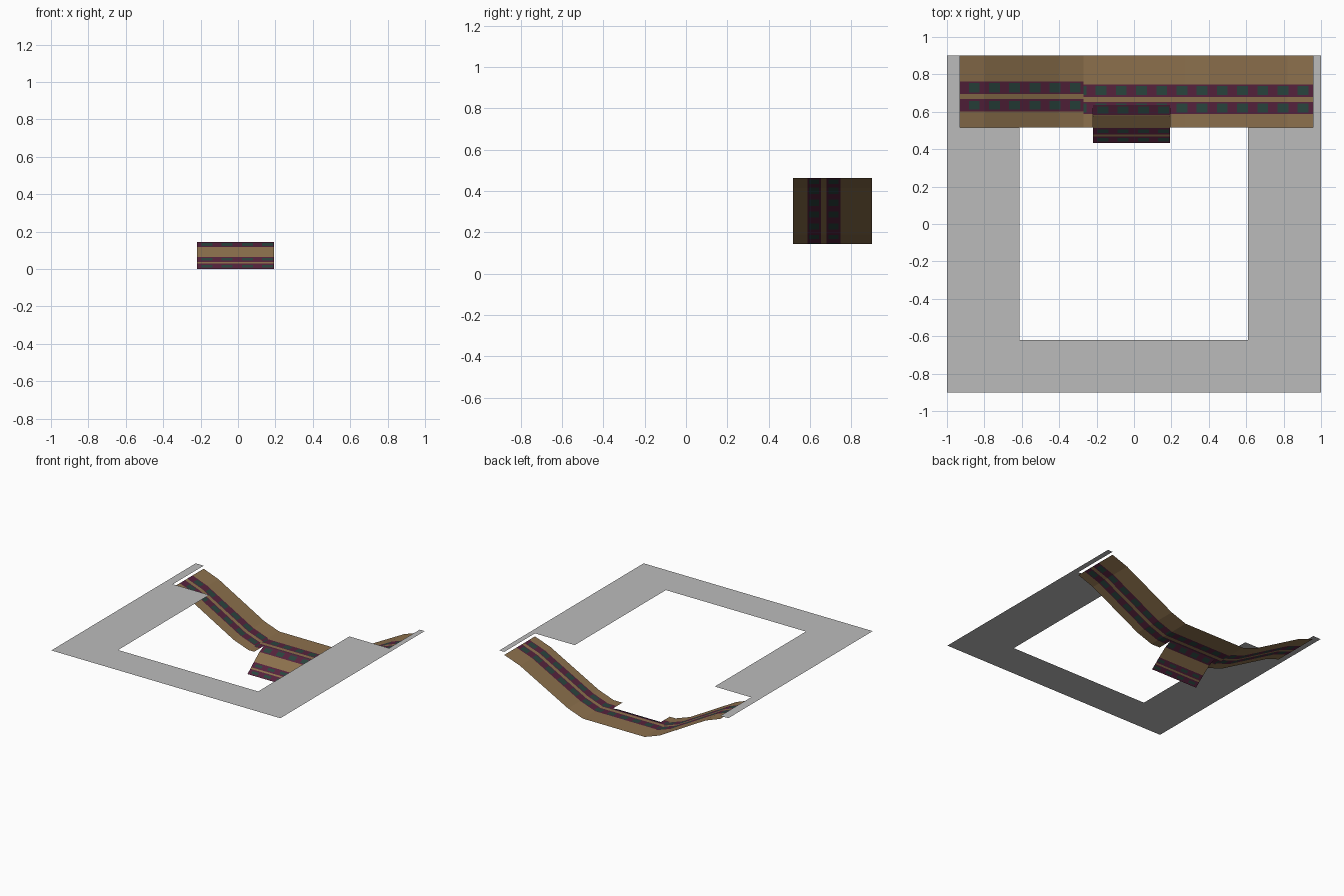
import bpy, bmesh

if "Cube" in bpy.data.objects:
    bpy.data.objects.remove(bpy.data.objects["Cube"])


def mat(name, rgb):
    m = bpy.data.materials.new(name)
    m.diffuse_color = (*rgb, 1)
    m.use_nodes = True
    m.node_tree.nodes["Principled BSDF"].inputs["Base Color"].default_value = m.diffuse_color
    return m


GREY = mat("grey", (0.5, 0.5, 0.5))
TAN = mat("tan cloth", (0.262, 0.162, 0.073))
MAROON = mat("maroon stripe", (0.092, 0.016, 0.046))
TEAL = mat("teal patch", (0.023, 0.058, 0.048))


def lerp(pts, v):
    """Piecewise linear profile lookup."""
    for (a, za), (b, zb) in zip(pts, pts[1:]):
        if v <= b + 1e-6:
            return za + (zb - za) * (v - a) / (b - a)
    return pts[-1][1]


def sheet(name, xs, ys, height, mats, pick):
    """Grid sheet; pick(x, y) gives the material index of a cell, None leaves a hole."""
    xs, ys = sorted(set(round(x, 4) for x in xs)), sorted(set(round(y, 4) for y in ys))
    bm = bmesh.new()
    g = [[bm.verts.new((x, y, height(x, y))) for y in ys] for x in xs]
    for i in range(len(xs) - 1):
        for j in range(len(ys) - 1):
            k = pick((xs[i] + xs[i + 1]) / 2, (ys[j] + ys[j + 1]) / 2)
            if k is not None:
                f = bm.faces.new((g[i][j], g[i + 1][j], g[i + 1][j + 1], g[i][j + 1]))
                f.material_index = k
    bmesh.ops.delete(bm, geom=[v for v in bm.verts if not v.link_faces], context='VERTS')
    me = bpy.data.meshes.new(name)
    bm.to_mesh(me)
    bm.free()
    for m in mats:
        me.materials.append(m)
    ob = bpy.data.objects.new(name, me)
    bpy.context.collection.objects.link(ob)
    return ob


PERIOD, HALF, INSET = 0.108, 0.029, 0.009
CLOTH = [TAN, MAROON, TEAL]


def striped(name, x0, x1, ys, bands, phase, height, breaks=(), hole=lambda x, y: False):
    """Cloth with lengthwise maroon bands holding a row of teal patches."""
    cuts = [x0, x1, *breaks]
    centres = [phase + n * PERIOD for n in range(-20, 21)]
    for c in centres:
        cuts += [e for e in (c - HALF, c + HALF) if x0 < e < x1]
    rows = list(ys)
    for a, b in bands:
        rows += [a, a + INSET, b - INSET, b]

    def pick(x, y):
        if hole(x, y):
            return None
        for a, b in bands:
            if a < y < b:
                patch = any(abs(x - c) < HALF for c in centres)
                return 2 if patch and a + INSET < y < b - INSET else 1
        return 0
    return sheet(name, cuts, rows, height, CLOTH, pick)


# flat frame, open in the middle and cut out behind for the cloth
sheet("frame", [-1, -0.93, -0.613, 0.61, 0.957, 1], [-0.9, -0.62, 0.517, 0.9],
      lambda x, y: 0.487, [GREY],
      lambda x, y: None if (y > 0.517 and -0.93 < x < 0.957)
      or (y > -0.62 and -0.613 < x < 0.61) else 0)

# sagging cloth: left slope, then flat middle with right slope
sag = [(-0.93, 0.463), (-0.8, 0.415), (-0.4, 0.19), (-0.27, 0.144),
       (0.27, 0.144), (0.4, 0.19), (0.82, 0.415), (0.957, 0.463)]
sag_z = lambda x, y: lerp(sag, x)
striped("cloth_left", -0.93, -0.27, [0.517, 0.9], [(0.602, 0.667), (0.695, 0.762)],
        -0.53, sag_z, [-0.8, -0.4])
striped("cloth_middle_and_right", -0.27, 0.957, [0.517, 0.637, 0.9],
        [(0.587, 0.652), (0.68, 0.747)], 0.04, sag_z,
        [-0.22, 0.193, 0.27, 0.4, 0.82],
        lambda x, y: -0.22 < x < 0.193 and y < 0.637)

# front flap folding down out of the notch
drop = [(0.433, 0.0), (0.515, 0.067), (0.58, 0.117), (0.637, 0.144)]
striped("front_flap", -0.22, 0.193, [p[0] for p in drop],
        [(0.433, 0.468), (0.478, 0.513), (0.582, 0.637)], 0.05,
        lambda x, y: lerp(drop, y))
